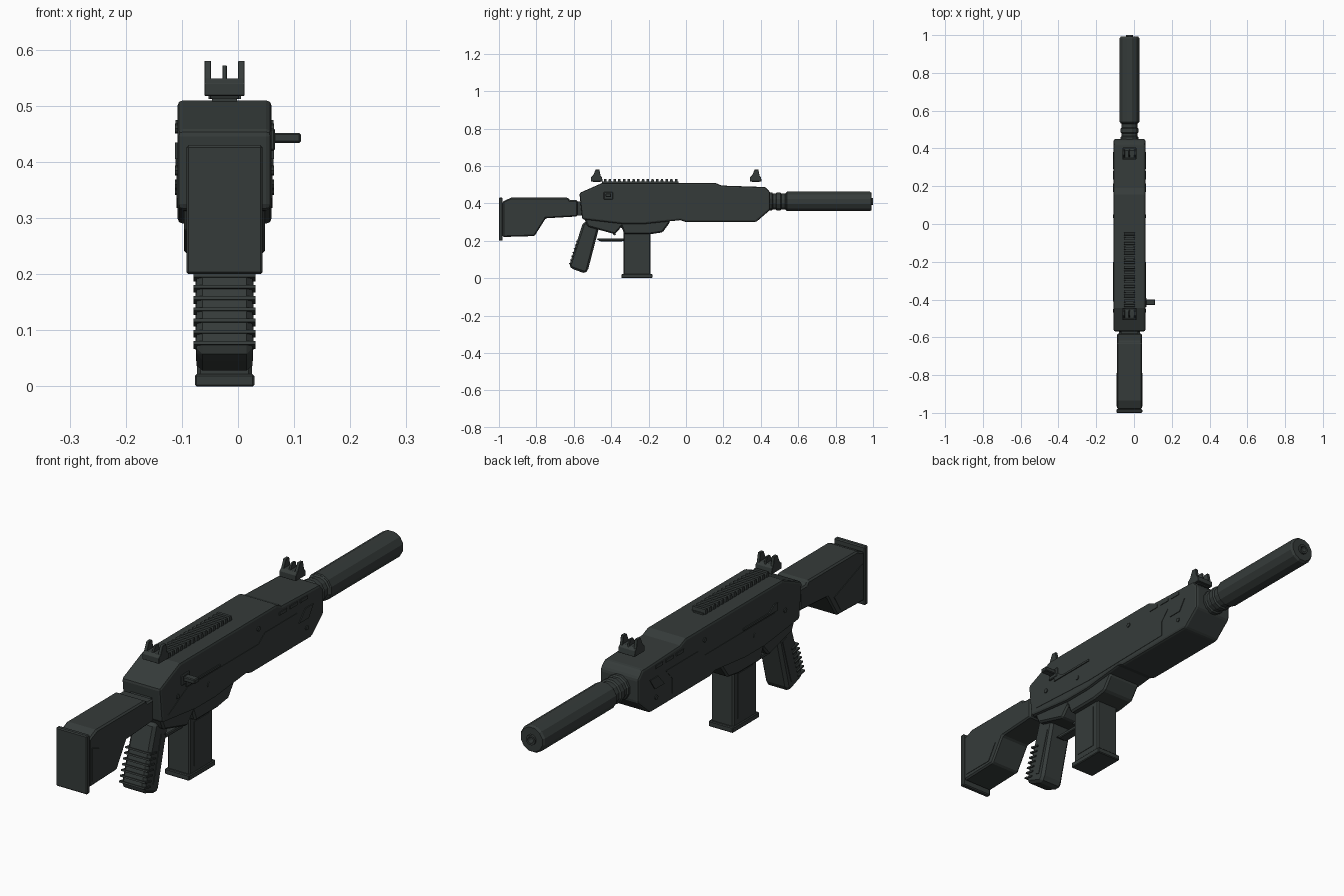
import bpy, bmesh, math
from mathutils import Vector

CX = -0.024  # centre line of the long body


def material(name, rgb):
    m = bpy.data.materials.new(name)
    m.diffuse_color = (*rgb, 1)
    return m


DARK = material("dark green grey", (0.036, 0.044, 0.042))


def finish(name, bm, bevel=0.0, segments=1):
    bmesh.ops.recalc_face_normals(bm, faces=bm.faces[:])
    me = bpy.data.meshes.new(name)
    bm.to_mesh(me)
    bm.free()
    me.materials.append(DARK)
    ob = bpy.data.objects.new(name, me)
    bpy.context.collection.objects.link(ob)
    if bevel:
        b = ob.modifiers.new("edges", 'BEVEL')
        b.width, b.segments, b.limit_method = bevel, segments, 'ANGLE'
        b.angle_limit = math.radians(25)
    return ob


def add_prism(bm, pts, x0, x1):
    """Side outline in (y, z), extruded across x."""
    f = bm.faces.new([bm.verts.new((x0, y, z)) for y, z in pts])
    r = bmesh.ops.extrude_face_region(bm, geom=[f])
    bmesh.ops.translate(bm, vec=(x1 - x0, 0, 0),
                        verts=[v for v in r["geom"] if isinstance(v, bmesh.types.BMVert)])


def prism(name, pts, half, bevel=0.0, segments=1):
    bm = bmesh.new()
    add_prism(bm, pts, CX - half, CX + half)
    return finish(name, bm, bevel, segments)


def rect(y0, y1, z0, z1):
    return [(y0, z0), (y1, z0), (y1, z1), (y0, z1)]


def side_plates(name, outlines, half, raise_by=0.003, bevel=0.0):
    """Thin raised plates on both flanks."""
    bm = bmesh.new()
    for s in (-1, 1):
        for pts in outlines:
            add_prism(bm, pts, CX + s * (half - 0.004), CX + s * (half + raise_by))
    return finish(name, bm, bevel)


def lathe(name, profile, z, sides):
    """Spin (radius, y) pairs about the y axis at height z."""
    bm = bmesh.new()
    rings = []
    for r, y in profile:
        rings.append([bm.verts.new((CX + r * math.cos(a), y, z + r * math.sin(a)))
                      for a in [2 * math.pi * (i + 0.5) / sides for i in range(sides)]])
    for a, b in zip(rings, rings[1:]):
        for i in range(sides):
            j = (i + 1) % sides
            bm.faces.new((a[i], a[j], b[j], b[i]))
    bm.faces.new(rings[0])
    bm.faces.new(rings[-1])
    return finish(name, bm)


# Main body with the front housing
prism("upper_body", [(-0.57, 0.455), (-0.445, 0.51), (0.155, 0.51), (0.19, 0.495), (0.425, 0.487),
                     (0.45, 0.46), (0.45, 0.365), (0.375, 0.30), (0.0, 0.30), (-0.03, 0.31),
                     (-0.22, 0.29), (-0.34, 0.29), (-0.555, 0.315)], 0.084, 0.010, 2)
# Lower body
prism("lower_body", [(-0.55, 0.33), (-0.525, 0.275), (-0.38, 0.235), (-0.345, 0.275), (-0.33, 0.235),
                     (-0.19, 0.235), (-0.125, 0.245), (-0.085, 0.30), (-0.10, 0.34)], 0.072, 0.007)

# Rear stock and butt plate
prism("stock", [(-0.98, 0.41), (-0.935, 0.43), (-0.63, 0.43), (-0.622, 0.417), (-0.58, 0.417),
                (-0.58, 0.33), (-0.75, 0.32), (-0.81, 0.225), (-0.98, 0.22)], 0.066, 0.006)
prism("butt_plate", rect(-1.0, -0.98, 0.2, 0.43), 0.068, 0.004)
prism("stock_tube", rect(-0.6, -0.55, 0.335, 0.41), 0.045)
side_plates("stock_panel", [[(-0.965, 0.24), (-0.83, 0.24), (-0.79, 0.305), (-0.965, 0.37)]],
            0.066, 0.002)

# Pistol grip with ribs down its back and sides
prism("grip", [(-0.55, 0.30), (-0.625, 0.065), (-0.61, 0.05), (-0.54, 0.025), (-0.525, 0.04),
               (-0.465, 0.27), (-0.47, 0.30)], 0.05, 0.012)
bm = bmesh.new()
for i in range(7):
    z = 0.075 + i * 0.02
    y = -0.625 + (z - 0.065) * 0.32
    add_prism(bm, [(y - 0.005, z), (y + 0.035, z - 0.008), (y + 0.036, z - 0.002), (y - 0.003, z + 0.006)],
              CX - 0.055, CX + 0.055)
finish("grip_ribs", bm)
side_plates("grip_panel", [[(-0.565, 0.07), (-0.545, 0.065), (-0.492, 0.24), (-0.515, 0.25)]], 0.05, 0.002)

# Trigger and guard
prism("trigger_guard", [(-0.48, 0.21), (-0.46, 0.197), (-0.34, 0.197), (-0.32, 0.21),
                        (-0.34, 0.212), (-0.46, 0.212)], 0.02, 0.003)
prism("trigger", [(-0.41, 0.265), (-0.385, 0.228), (-0.375, 0.232), (-0.385, 0.265)], 0.008)

# Magazine
prism("magazine", rect(-0.335, -0.19, 0.01, 0.25), 0.049, 0.006)
prism("magazine_base", rect(-0.345, -0.18, 0.0, 0.022), 0.053, 0.003)
side_plates("magazine_panel", [rect(-0.31, -0.215, 0.045, 0.22)], 0.049, 0.002)

# Barrel: ringed neck, long outer tube with sunken end, muzzle
lathe("barrel_neck", [(0.05, 0.42), (0.05, 0.46), (0.044, 0.465), (0.044, 0.48), (0.05, 0.485),
                      (0.05, 0.505), (0.044, 0.51), (0.044, 0.53), (0.05, 0.535), (0.05, 0.56)], 0.41, 12)
lathe("barrel_tube", [(0.048, 0.535), (0.054, 0.54), (0.054, 0.983), (0.048, 0.992), (0.02, 0.992),
                      (0.02, 1.0), (0.012, 1.0), (0.012, 0.96)], 0.41, 12)

# Toothed top rail
prism("rail_base", rect(-0.45, -0.04, 0.505, 0.516), 0.022)
bm = bmesh.new()
for i in range(16):
    y = -0.44 + i * 0.0253
    add_prism(bm, [(y, 0.512), (y + 0.016, 0.512), (y + 0.014, 0.53), (y + 0.002, 0.53)],
              CX - 0.029, CX + 0.029)
finish("rail_teeth", bm)

# Matching rear and front sights
for name, y in (("rear_sight", -0.477), ("front_sight", 0.373)):
    bm = bmesh.new()
    add_prism(bm, rect(y - 0.02, y + 0.02, 0.513, 0.52), CX - 0.026, CX + 0.026)
    add_prism(bm, [(y - 0.031, 0.518), (y + 0.031, 0.518), (y + 0.028, 0.54), (y + 0.016, 0.549),
                   (y - 0.02, 0.549), (y - 0.031, 0.54)], CX - 0.036, CX + 0.036)
    for a, b, top in ((-0.036, -0.024, 0.58), (-0.004, 0.004, 0.572), (0.024, 0.036, 0.58)):
        add_prism(bm, [(y - 0.024, 0.54), (y + 0.022, 0.54), (y + 0.014, top), (y - 0.006, top)],
                  CX + a, CX + b)
    finish(name, bm, 0.001)

# Charging handle on the right flank
bm = bmesh.new()
add_prism(bm, rect(-0.43, -0.40, 0.434, 0.452), 0.05, 0.112)
add_prism(bm, rect(-0.44, -0.39, 0.42, 0.46), 0.05, 0.066)
finish("charging_handle", bm, 0.003)

# Raised plates on both flanks: long panel, slot cover, front slots and wedge
side_plates("flank_panel", [[(-0.52, 0.335), (-0.2, 0.318), (0.0, 0.322), (0.24, 0.325), (0.24, 0.385),
                             (0.28, 0.43), (0.08, 0.43), (0.04, 0.40), (-0.4, 0.40)]], 0.084, 0.0015)
side_plates("slot_cover", [[(-0.41, 0.405), (-0.2, 0.405), (-0.2, 0.413), (-0.36, 0.413), (-0.39, 0.435),
                            (-0.41, 0.435)]], 0.084, 0.004)
side_plates("front_slots", [rect(y, y + 0.045, 0.463, 0.475) for y in (0.17, 0.235, 0.3)], 0.084)
side_plates("front_wedge", [[(0.29, 0.385), (0.35, 0.385), (0.38, 0.43), (0.33, 0.43)]], 0.084)


def disc(y, z, r=0.009):
    return [(y + r * math.cos(i * math.pi / 4), z + r * math.sin(i * math.pi / 4)) for i in range(8)]


side_plates("pins", [disc(-0.46, 0.385), disc(-0.27, 0.36), disc(0.04, 0.46), disc(0.34, 0.35)], 0.084, 0.004)
